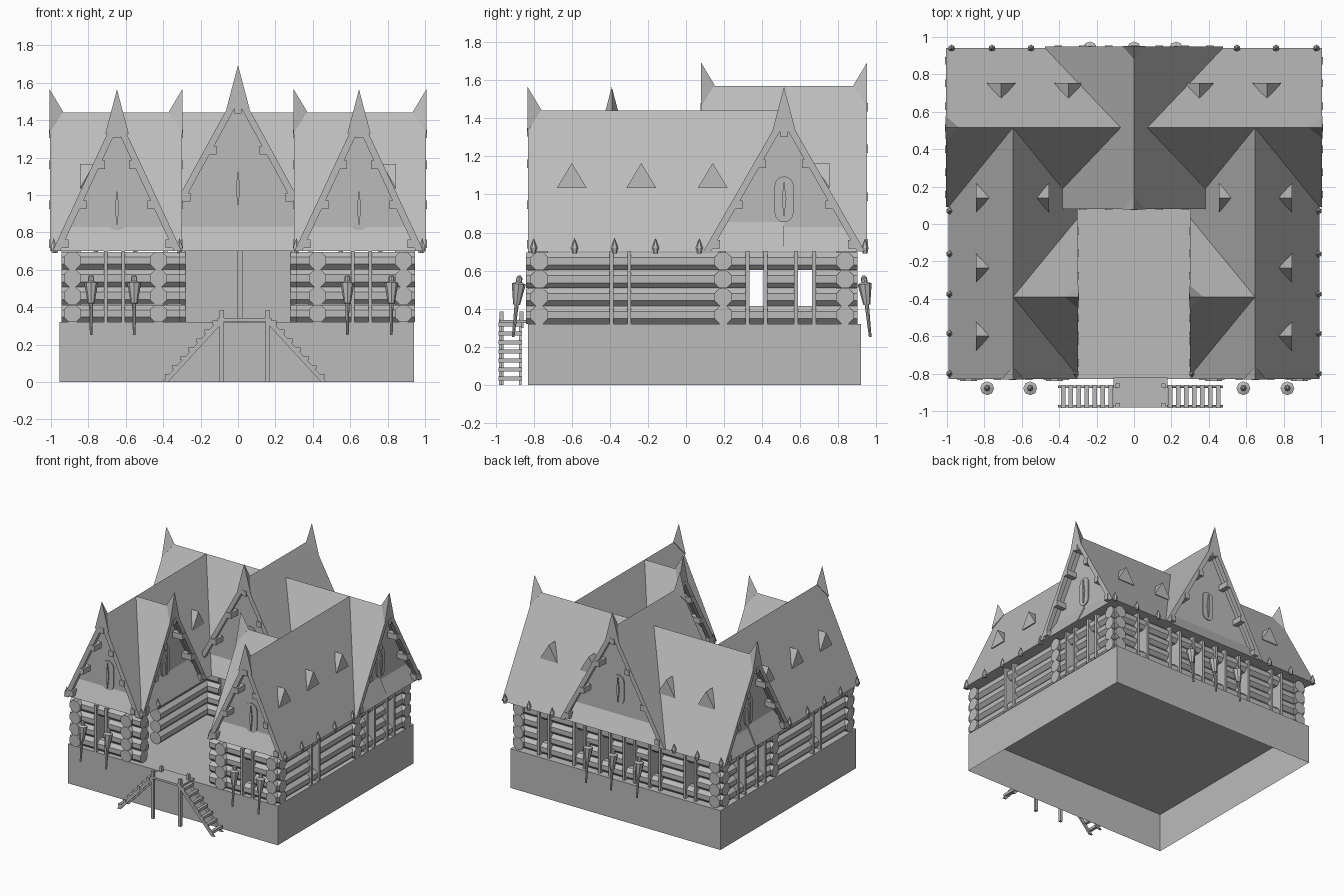
import bpy, bmesh, math
from mathutils import Matrix, Vector

if "Cube" in bpy.data.objects:
    bpy.data.objects.remove(bpy.data.objects["Cube"])

GREY = (0.5, 0.5, 0.5, 1)
mat = bpy.data.materials.new("plain grey")
mat.use_nodes = True
mat.diffuse_color = GREY
mat.node_tree.nodes["Principled BSDF"].inputs["Base Color"].default_value = GREY

FLOOR, EAVE = 0.32, 0.70
I = Matrix.Identity(4)


def finish(name, bm):
    bmesh.ops.recalc_face_normals(bm, faces=bm.faces)
    me = bpy.data.meshes.new(name)
    bm.to_mesh(me)
    bm.free()
    me.materials.append(mat)
    ob = bpy.data.objects.new(name, me)
    bpy.context.collection.objects.link(ob)
    return ob


def place(x, y, z, degrees=0):
    return Matrix.Translation((x, y, z)) @ Matrix.Rotation(math.radians(degrees), 4, 'Z')


def prism(bm, pts, y0, y1, M=I):
    """Extrude an x-z outline from y0 to y1."""
    a = [bm.verts.new(M @ Vector((x, y0, z))) for x, z in pts]
    b = [bm.verts.new(M @ Vector((x, y1, z))) for x, z in pts]
    bm.faces.new(a)
    bm.faces.new(b[::-1])
    for i in range(len(pts)):
        j = (i + 1) % len(pts)
        bm.faces.new((a[i], b[i], b[j], a[j]))


def box(bm, x0, x1, y0, y1, z0, z1, M=I):
    prism(bm, [(x0, z0), (x1, z0), (x1, z1), (x0, z1)], y0, y1, M)


def solid(bm, pts, faces, M=I):
    v = [bm.verts.new(M @ Vector(p)) for p in pts]
    for f in faces:
        bm.faces.new([v[i] for i in f])


def cone(bm, r0, r1, z0, z1, M=I, sides=8):
    bmesh.ops.create_cone(bm, cap_ends=True, segments=sides, radius1=r0, radius2=r1,
                          depth=z1 - z0, matrix=M @ Matrix.Translation((0, 0, (z0 + z1) / 2)))


TETRA = [(0, 1, 2), (0, 1, 3), (1, 2, 3), (0, 2, 3)]

# foundation, open underneath
bm = bmesh.new()
box(bm, -0.955, 0.94, -0.83, 0.92, 0, FLOOR)
bmesh.ops.delete(bm, geom=[f for f in bm.faces if f.calc_center_median().z < 0.01],
                 context='FACES_ONLY')
finish("foundation", bm)


# log walls: two middle rows stop at windows, all rows stop at doors
def log_wall(name, along_x, at, start, end, windows=(), doors=(), out=1):
    bm = bmesh.new()
    for row in range(4):
        gaps = [(d - 0.075, d + 0.075) for d in doors]
        if row in (1, 2):
            gaps += [(w - 0.04, w + 0.04) for w in windows]
        edges = [start] + [e for g in sorted(gaps) for e in g] + [end]
        for a, b in zip(edges[::2], edges[1::2]):
            z = FLOOR + 0.047 + row * 0.094
            if along_x:
                M = Matrix.Translation((a, at, z)) @ Matrix.Rotation(math.pi / 2, 4, 'Y')
            else:
                M = Matrix.Translation((at, a, z)) @ Matrix.Rotation(-math.pi / 2, 4, 'X')
            cone(bm, 0.05, 0.05, 0, b - a, M @ Matrix.Rotation(math.pi / 8, 4, 'Z'))
    finish(name, bm)
    if windows:
        bm = bmesh.new()
        lo, hi = sorted((at - out * 0.045, at + out * 0.06))
        for w in windows:
            for p in (w - 0.047, w + 0.047):
                if along_x:
                    box(bm, p - 0.01, p + 0.01, lo, hi, FLOOR, EAVE)
                else:
                    box(bm, lo, hi, p - 0.01, p + 0.01, FLOOR, EAVE)
        finish(name + "_window_posts", bm)


for side, s in (("left", 1), ("right", -1)):
    log_wall(side + "_outer_wall", False, s * 0.885, -0.84, 0.9, (-0.345, 0.37, 0.625), out=s)
    log_wall(side + "_inner_wall", False, s * 0.425, -0.84, 0.26, (), (-0.53,))
    a, b = sorted((s * 0.31, s * 0.945))
    log_wall(side + "_front_wall", True, -0.77, a, b, (s * 0.66,), out=-1)
    a, b = sorted((s * 0.28, s * 0.945))
    log_wall(side + "_cross_wall", True, 0.195, a, b)
log_wall("back_wall", True, 0.835, -0.945, 0.945, (-0.66, -0.34, -0.11, 0.11, 0.34, 0.66))

# double door at the end of the courtyard
bm = bmesh.new()
box(bm, -0.28, 0.28, 0.18, 0.21, FLOOR, EAVE)
box(bm, -0.005, 0.025, 0.17, 0.18, FLOOR, EAVE)
finish("courtyard_door", bm)


def chevron(h, r, t):
    k = t * r / h
    return [(-h, 0), (0, r), (h, 0), (h - t, 0), (0, r - k), (t - h, 0)]


# one gable end with roof, infill, boards, beam ends, window and finial
def gable(name, x, y, angle, h, r, length, win_z):
    M = place(x, y, EAVE, angle)
    bm = bmesh.new()
    prism(bm, chevron(h, r, 0.012), 0, length, M)
    finish(name + "_roof", bm)

    bm = bmesh.new()
    deep, k = 0.075, 0.13
    h0, h1, top = h - 0.008, (h - 0.008) * (1 - k / r), r - 0.015
    solid(bm, [(-h0, 0.01, 0), (h0, 0.01, 0), (h1, deep, k), (-h1, deep, k), (0, deep, top),
               (-h0, length, 0), (h0, length, 0)],
          [(0, 1, 2, 3), (3, 2, 4), (0, 1, 6, 5)], M)
    finish(name + "_gable_wall", bm)

    bm = bmesh.new()
    prism(bm, chevron(h, r, 0.04), -0.01, 0.025, M)
    finish(name + "_bargeboards", bm)

    bm = bmesh.new()
    spots = [(0, r - 0.13)]
    for f in (0.03, 0.31, 0.6):
        spots += [(s * (h * (1 - f) - 0.055), f * r) for s in (-1, 1)]
    for bx, bz in spots:
        box(bm, bx - 0.02, bx + 0.02, -0.015, deep + 0.01, bz - 0.005, bz + 0.04, M)
    finish(name + "_beam_ends", bm)

    bm = bmesh.new()
    w, v = 0.05, 0.07
    outline = []
    for i in range(18):
        t = math.pi * (i if i < 9 else i - 1) / 8
        outline.append((w * math.cos(t), win_z + (v if i < 9 else -v) + w * math.sin(t)))
    prism(bm, outline, deep - 0.008, deep + 0.01, M)
    front = min(bm.faces, key=lambda f: (M.inverted() @ f.calc_center_median()).y)
    bmesh.ops.inset_region(bm, faces=[front], thickness=0.01, depth=-0.005)
    slit = [(-0.012, win_z), (0, win_z - 0.1), (0.012, win_z), (0, win_z + 0.1)]
    prism(bm, slit, deep - 0.018, deep, M)
    finish(name + "_gable_window", bm)

    bm = bmesh.new()
    solid(bm, [(-0.062, -0.012, r - 0.11), (0.062, -0.012, r - 0.11),
               (0, 0.06, r + 0.005), (0, -0.012, r + 0.125)], TETRA, M)
    finish(name + "_finial", bm)


WING = 0.647
gable("centre_front", 0, 0.09, 0, 0.475, 0.87, 0.43, 0.335)
gable("centre_back", 0, 0.94, 180, 0.475, 0.87, 0.43, 0.335)
for side, s in (("left", 1), ("right", -1)):
    gable(side + "_wing", s * WING, -0.82, 0, 0.345, 0.74, 1.335, 0.23)
    gable(side + "_side", s * 0.995, 0.515, s * 90, 0.425, 0.74, 0.995, 0.275)
    gable(side + "_courtyard", s * 0.31, -0.39, -s * 90, 0.42, 0.74, 0.337, 0.275)

# small triangular dormers on the slopes
bm = bmesh.new()
spots = [(x, 0.755, 180, 0.09) for x in (-0.71, -0.35, 0.35, 0.71)]
for s in (1, -1):
    spots += [(s * 0.845, y, s * 90, 0.075) for y in (-0.6, -0.235, 0.14)]
    spots.append((s * 0.455, 0.14, -s * 90, 0.075))
for x, y, angle, d in spots:
    solid(bm, [(-0.078, 0, 1.035), (0.078, 0, 1.035), (0, 0, 1.165), (0, d, 1.165)],
          TETRA + [], place(x, y, 0, angle))
    solid(bm, [(-0.078, 0, 1.035), (0.078, 0, 1.035), (0, d, 1.165), (0, d, 1.03)],
          TETRA, place(x, y, 0, angle))
finish("dormers", bm)

# little spikes along the eaves
bm = bmesh.new()
spots = [(x * s, 0.94) for x in (0.55, 0.76, 0.975) for s in (1, -1)]
for s in (1, -1):
    spots += [(s * 0.985, y) for y in (-0.8, -0.585, -0.375, -0.16, 0.07)]
    spots += [(s * 0.312, y) for y in (-0.8, -0.585)]
for x, y in spots:
    cone(bm, 0.012, 0.019, EAVE - 0.01, EAVE + 0.02, place(x, y, 0), 6)
    cone(bm, 0.019, 0, EAVE + 0.02, EAVE + 0.07, place(x, y, 0), 6)
finish("eave_spikes", bm)

# torches leaning outward at the foot
torches = [(x, -0.89, 0) for x in (-0.785, -0.555, 0.585, 0.82)]
torches += [(x, 0.95, 180) for x in (-0.235, 0, 0.225)]
for n, (x, y, angle) in enumerate(torches, 1):
    bm = bmesh.new()
    M = place(x, y, 0.42, angle) @ Matrix.Rotation(math.radians(-6), 4, 'X')
    cone(bm, 0.007, 0.011, -0.17, 0, M)
    cone(bm, 0.018, 0.037, 0, 0.11, M)
    cone(bm, 0.037, 0.016, 0.11, 0.12, M)
    cone(bm, 0.016, 0.016, 0.12, 0.143, M)
    cone(bm, 0.016, 0.006, 0.143, 0.155, M)
    finish("torch_%d" % n, bm)

# landing with posts, and a ladder stair on each side
MID = 0.035
bm = bmesh.new()
box(bm, MID - 0.145, MID + 0.145, -0.98, -0.82, 0.325, 0.342)
for s in (-1, 1):
    px = MID + s * 0.122
    box(bm, px - 0.011, px + 0.011, -0.98, -0.958, 0, 0.385)
    box(bm, px - 0.011, px + 0.011, -0.875, -0.853, 0.3, 0.385)
finish("landing", bm)
for side, s in (("left", 1), ("right", -1)):
    bm = bmesh.new()
    foot, head = MID + s * 0.44, MID + s * 0.13
    for y in (-0.982, -0.878):
        prism(bm, [(foot, 0), (foot - s * 0.03, 0), (head - s * 0.015, 0.32), (head, 0.345)],
              y, y + 0.014)
    for i in range(7):
        t = (i + 0.6) / 7.3
        x, z = foot + (head - foot) * t, 0.345 * t
        box(bm, x - 0.012, x + 0.012, -0.985, -0.862, z - 0.006, z + 0.016)
    finish(side + "_stair", bm)
